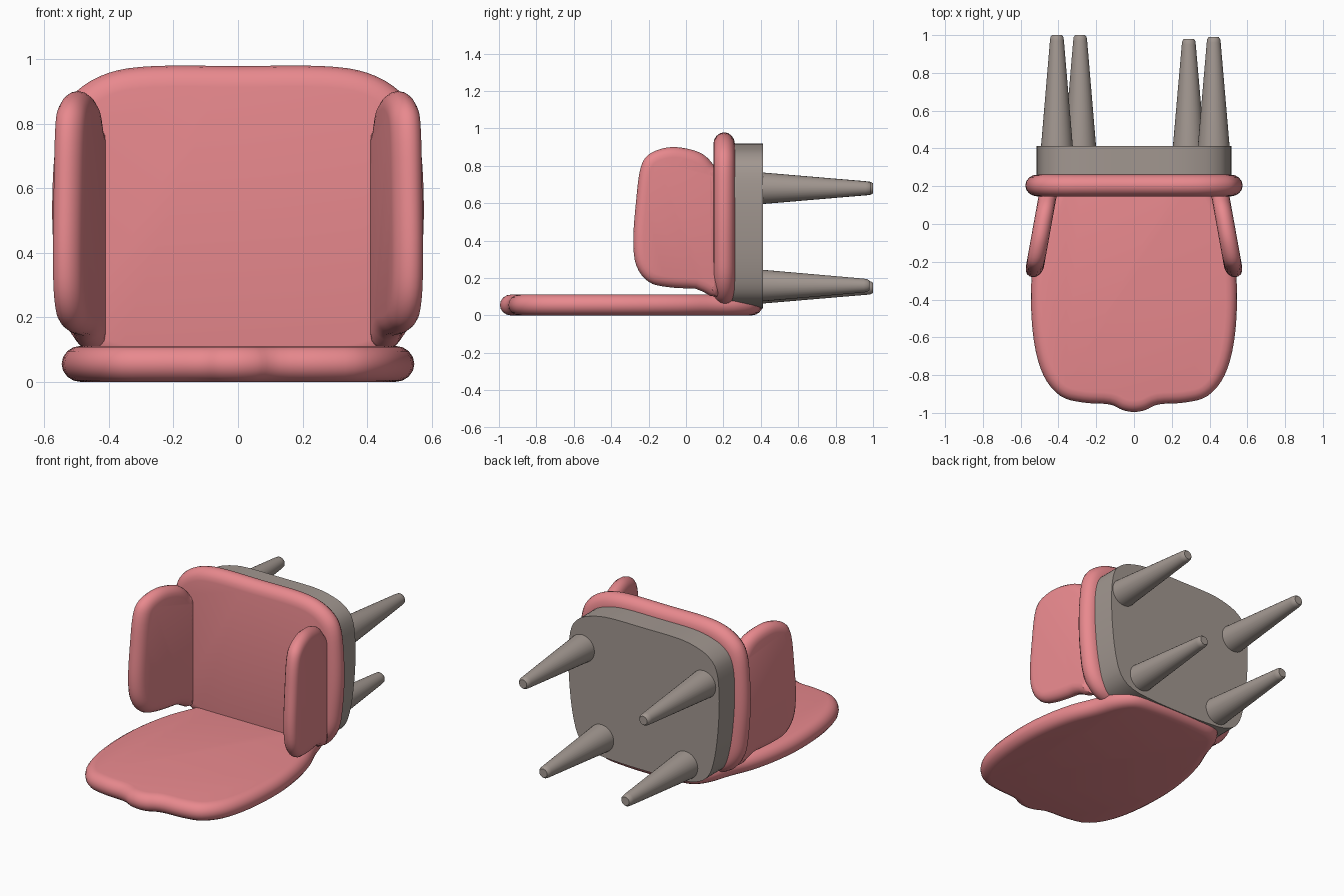
import bpy, bmesh, math
from mathutils import Vector
from mathutils.interpolate import poly_3d_calc  # noqa: F401

if "Cube" in bpy.data.objects:
    bpy.data.objects.remove(bpy.data.objects["Cube"])


def material(name, rgb):
    m = bpy.data.materials.new(name)
    m.diffuse_color = (*rgb, 1)
    m.use_nodes = True
    m.node_tree.nodes["Principled BSDF"].inputs["Base Color"].default_value = m.diffuse_color
    return m


PINK = material("pink fabric", (0.81, 0.25, 0.27))
TAUPE = material("taupe frame", (0.36, 0.31, 0.28))


def symmetric(half):
    """Mirror a half outline (x >= 0, both ends on x = 0) into a closed loop."""
    return half + [(-x, y) for x, y in reversed(half[1:-1])]


def smooth_loop(pts, steps=4):
    """Closed Catmull-Rom curve through the points."""
    p = [Vector(q) for q in pts]
    out = []
    for i in range(len(p)):
        a, b, c, d = (p[(i + k) % len(p)] for k in (-1, 0, 1, 2))
        for s in range(steps):
            t = s / steps
            out.append(0.5 * (2 * b + (c - a) * t + (2 * a - 5 * b + 4 * c - d) * t * t
                              + (3 * b - a - 3 * c + d) * t ** 3))
    return out


def loft(name, rings, mat, angle=40):
    bm = bmesh.new()
    loops = [[bm.verts.new(v) for v in ring] for ring in rings]
    n = len(loops[0])
    for lo, hi in zip(loops, loops[1:]):
        for i in range(n):
            bm.faces.new((lo[i], lo[(i + 1) % n], hi[(i + 1) % n], hi[i]))
    bm.faces.new(loops[0])
    bm.faces.new(loops[-1])
    bmesh.ops.recalc_face_normals(bm, faces=bm.faces)
    me = bpy.data.meshes.new(name)
    bm.to_mesh(me)
    bm.free()
    me.materials.append(mat)
    ob = bpy.data.objects.new(name, me)
    bpy.context.collection.objects.link(ob)
    bpy.context.view_layer.objects.active = ob
    ob.select_set(True)
    bpy.ops.object.shade_smooth_by_angle(angle=math.radians(angle))
    ob.select_set(False)
    return ob


def slab(name, outline, half, rim, place, mat, angle=40):
    """Flat pad with a rounded rim; place(u, v, w) maps it into the world."""
    loop = smooth_loop(outline)
    n = len(loop)
    area = sum(loop[i - 1].cross(loop[i]) for i in range(n))
    inward = []
    for i in range(n):
        t = (loop[(i + 1) % n] - loop[i - 1]).normalized()
        inward.append(Vector((-t.y, t.x)) * (1 if area > 0 else -1))
    rings = []
    for a in ([-90, -67, -45, -22, 0, 22, 45, 67, 90] if rim else [-90, 90]):
        r = math.radians(a)
        d, w = rim * (1 - math.cos(r)), half * math.sin(r)
        rings.append([place(*(p + q * d), w) for p, q in zip(loop, inward)])
    return loft(name, rings, mat, angle)


# Backrest lying on the ground, with a small bump on its top edge
back = symmetric([(0, -0.995), (0.06, -0.985), (0.13, -0.955), (0.27, -0.945), (0.39, -0.91),
                  (0.48, -0.80), (0.53, -0.62), (0.546, -0.38), (0.53, -0.18), (0.49, 0.0),
                  (0.43, 0.15), (0.38, 0.29), (0.30, 0.38), (0.15, 0.405), (0, 0.41)])
slab("backrest", back, 0.056, 0.06, lambda u, v, w: (u, v, w + 0.056), PINK)

# Seat cushion standing upright
seat = symmetric([(0, 0.045), (0.25, 0.045), (0.40, 0.06), (0.485, 0.11), (0.54, 0.20),
                  (0.563, 0.33), (0.575, 0.50), (0.57, 0.68), (0.55, 0.82), (0.50, 0.90),
                  (0.40, 0.957), (0.26, 0.978), (0, 0.978)])
slab("seat_cushion", seat, 0.058, 0.065, lambda u, v, w: (u, w + 0.204, v), PINK)

# Frame under the seat
frame = symmetric([(0, 0.038), (0.2, 0.042), (0.35, 0.06), (0.44, 0.12), (0.485, 0.25),
                   (0.51, 0.45), (0.515, 0.65), (0.495, 0.79), (0.44, 0.86), (0.35, 0.898),
                   (0.23, 0.917), (0, 0.918)])
slab("seat_frame", frame, 0.085, 0, lambda u, v, w: (u, w + 0.327, v), TAUPE)

# Armrests, splayed outward toward the front
arm = [(0.19, 0.14), (0.05, 0.143), (-0.10, 0.152), (-0.20, 0.18), (-0.265, 0.265),
       (-0.282, 0.40), (-0.268, 0.60), (-0.245, 0.78), (-0.20, 0.86), (-0.10, 0.898),
       (0.0, 0.893), (0.09, 0.862), (0.15, 0.80), (0.19, 0.72)]
for side, name in ((1, "right_armrest"), (-1, "left_armrest")):
    slab(name, arm, 0.048, 0.055,
         lambda u, v, w: (side * (0.457 + (0.15 - u) * 0.18 + w), u, v), PINK, 50)

# Tapered legs with rounded tips
legs = {"front_left_leg": (-0.408, 0.68, 1.0), "front_right_leg": (0.422, 0.68, 0.99),
        "rear_left_leg": (-0.285, 0.148, 1.0), "rear_right_leg": (0.29, 0.16, 0.98)}
for name, (x, z, tip) in legs.items():
    profile = [(0.086, 0.39), (0.037, tip - 0.03), (0.034, tip - 0.01), (0.026, tip)]
    loft(name, [[(x + r * math.cos(k * math.tau / 32), y, z + r * math.sin(k * math.tau / 32))
                 for k in range(32)] for r, y in profile], TAUPE, 50)
